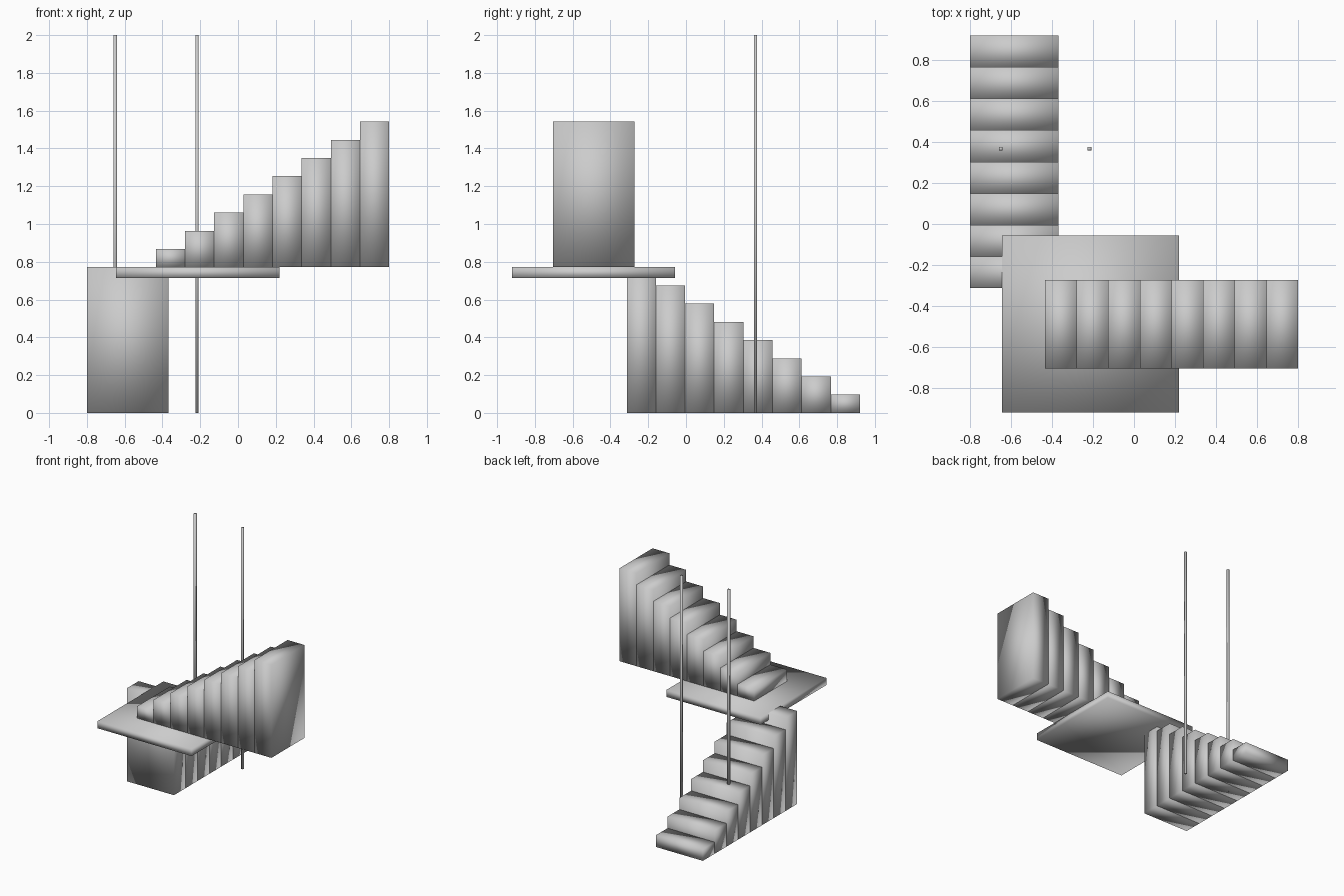
import bpy, bmesh
from mathutils import Vector

if "Cube" in bpy.data.objects:
    bpy.data.objects.remove(bpy.data.objects["Cube"])

RISE, TREAD, WIDTH, STEPS = 0.0964, 0.1543, 0.432, 8
LEVEL = RISE * STEPS


def make_boxes(name, boxes):
    """One smooth-shaded object from a list of (min corner, max corner) boxes."""
    bm = bmesh.new()
    for lo, hi in boxes:
        lo, hi = Vector(lo), Vector(hi)
        for v in bmesh.ops.create_cube(bm, size=1)["verts"]:
            v.co = (lo + hi) / 2 + v.co * (hi - lo)
    for f in bm.faces:
        f.smooth = True
    mesh = bpy.data.meshes.new(name)
    bm.to_mesh(mesh)
    bm.free()
    obj = bpy.data.objects.new(name, mesh)
    bpy.context.collection.objects.link(obj)
    return obj


# Lower flight: climbs from the back towards the front
y0 = 0.921
make_boxes("lower_flight", [
    ((-0.8, y0 - (i + 1) * TREAD, 0), (-0.8 + WIDTH, y0 - i * TREAD, (i + 1) * RISE))
    for i in range(STEPS)])

# Landing slab, flush with the top of the lower flight
make_boxes("landing", [((-0.645, -0.921, LEVEL - 0.058), (0.219, -0.057, LEVEL))])

# Upper flight: climbs to the right from the landing
x0 = 0.8 - STEPS * TREAD
make_boxes("upper_flight", [
    ((x0 + i * TREAD, -0.705, LEVEL), (x0 + (i + 1) * TREAD, -0.705 + WIDTH, LEVEL + (i + 1) * RISE))
    for i in range(STEPS)])

# Two tall square posts
for side, x in (("left", -0.65), ("right", -0.217)):
    make_boxes(side + "_post", [((x - 0.009, 0.359, 0), (x + 0.009, 0.377, 2))])
